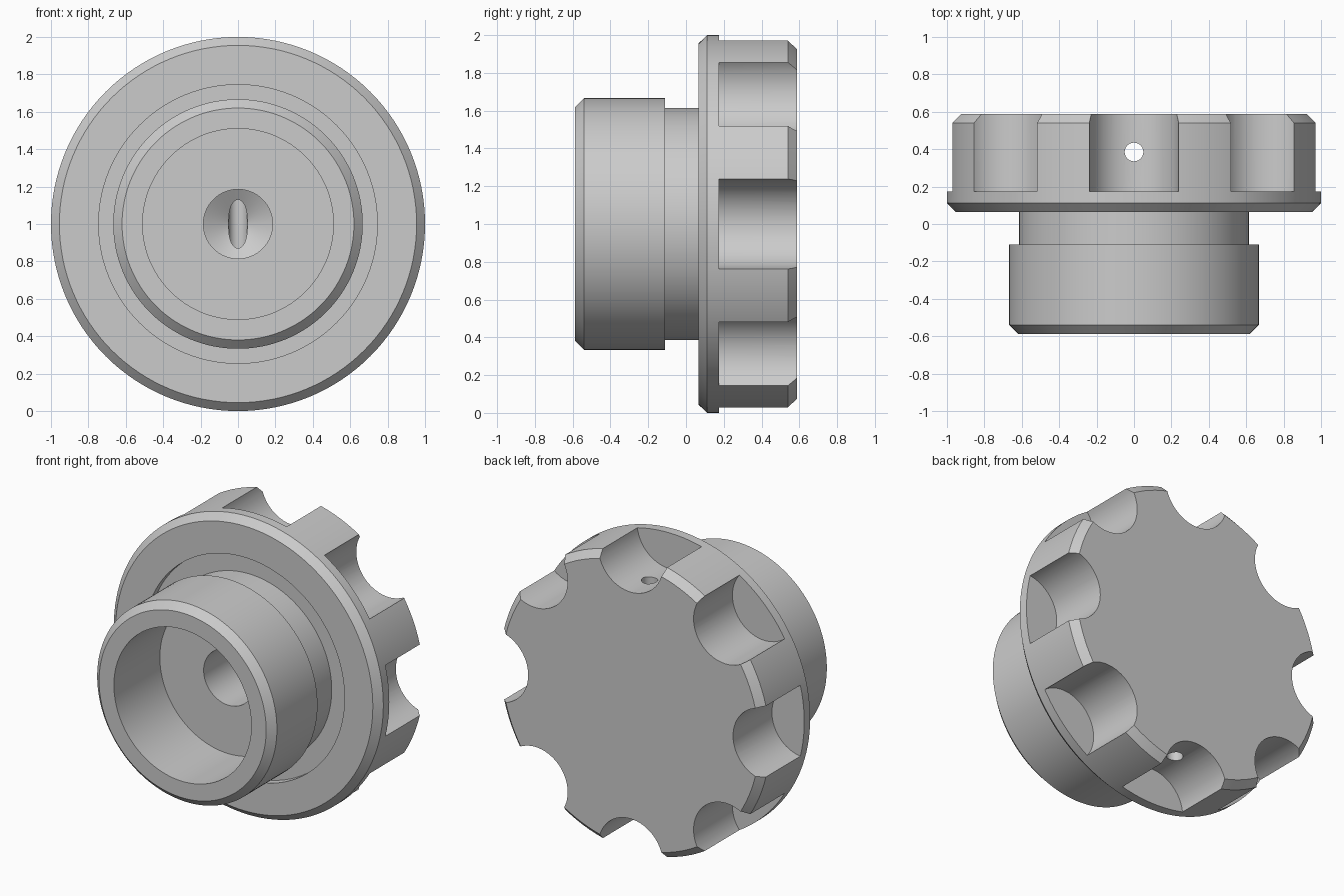
import bpy, bmesh
from math import sin, cos, tau, pi
from mathutils import Matrix

if "Cube" in bpy.data.objects:
    bpy.data.objects.remove(bpy.data.objects["Cube"])

SEG = 128
CZ = 1.0  # height of the turning axis, which runs along y


def make_object(name, bm):
    bmesh.ops.recalc_face_normals(bm, faces=bm.faces)
    mesh = bpy.data.meshes.new(name)
    bm.to_mesh(mesh)
    bm.free()
    ob = bpy.data.objects.new(name, mesh)
    bpy.context.collection.objects.link(ob)
    return ob


def lathe(name, profile):
    """Turn (radius, y) points around the y axis; zero radius makes a pole."""
    bm = bmesh.new()
    rings = []
    for r, y in profile:
        n = 1 if r == 0 else SEG
        rings.append([bm.verts.new((r * cos(tau * i / SEG), y, CZ + r * sin(tau * i / SEG)))
                      for i in range(n)])
    for a, b in zip(rings, rings[1:]):
        for i in range(SEG):
            j = (i + 1) % SEG
            quad = [a[i % len(a)], a[j % len(a)], b[j % len(b)], b[i % len(b)]]
            bm.faces.new(list(dict.fromkeys(quad)))
    return make_object(name, bm)


def add_cylinder(bm, radius, length, matrix, segments):
    bmesh.ops.create_cone(bm, cap_ends=True, segments=segments, radius1=radius,
                          radius2=radius, depth=length, matrix=matrix)


# Turned body: drilled bore, plug, neck, seal groove, flange and knob
knob = lathe("screw_plug_knob", [
    (0, 0.413), (0.185, 0.302), (0.185, -0.10), (0.51, -0.10), (0.51, -0.587),
    (0.62, -0.587), (0.667, -0.54), (0.667, -0.11), (0.615, -0.11), (0.615, 0.115),
    (0.745, 0.115), (0.745, 0.065), (0.955, 0.065), (1.0, 0.112), (1.0, 0.54),
    (0.953, 0.587), (0, 0.587)])

# Eight finger scallops around the rim
bm = bmesh.new()
for k in range(8):
    a = tau * k / 8
    add_cylinder(bm, 0.24, 0.6, Matrix.Translation((cos(a), 0.175 + 0.3, CZ + sin(a)))
                 @ Matrix.Rotation(pi / 2, 4, 'X'), 64)
scallops = make_object("scallop_cutter", bm)

# Vertical vent hole through the knob
bm = bmesh.new()
add_cylinder(bm, 0.05, 3, Matrix.Translation((0, 0.385, CZ)), 32)
vent = make_object("vent_hole_cutter", bm)

# Cut the body, then smooth it with sharp edges kept
bpy.context.view_layer.objects.active = knob
knob.select_set(True)
for cutter in (scallops, vent):
    cutter.hide_render = True
    mod = knob.modifiers.new(cutter.name, 'BOOLEAN')
    mod.operation = 'DIFFERENCE'
    mod.solver = 'EXACT'
    mod.object = cutter
    bpy.ops.object.modifier_apply(modifier=mod.name)
    bpy.data.objects.remove(cutter)
bpy.ops.object.shade_smooth_by_angle(angle=pi / 7)
